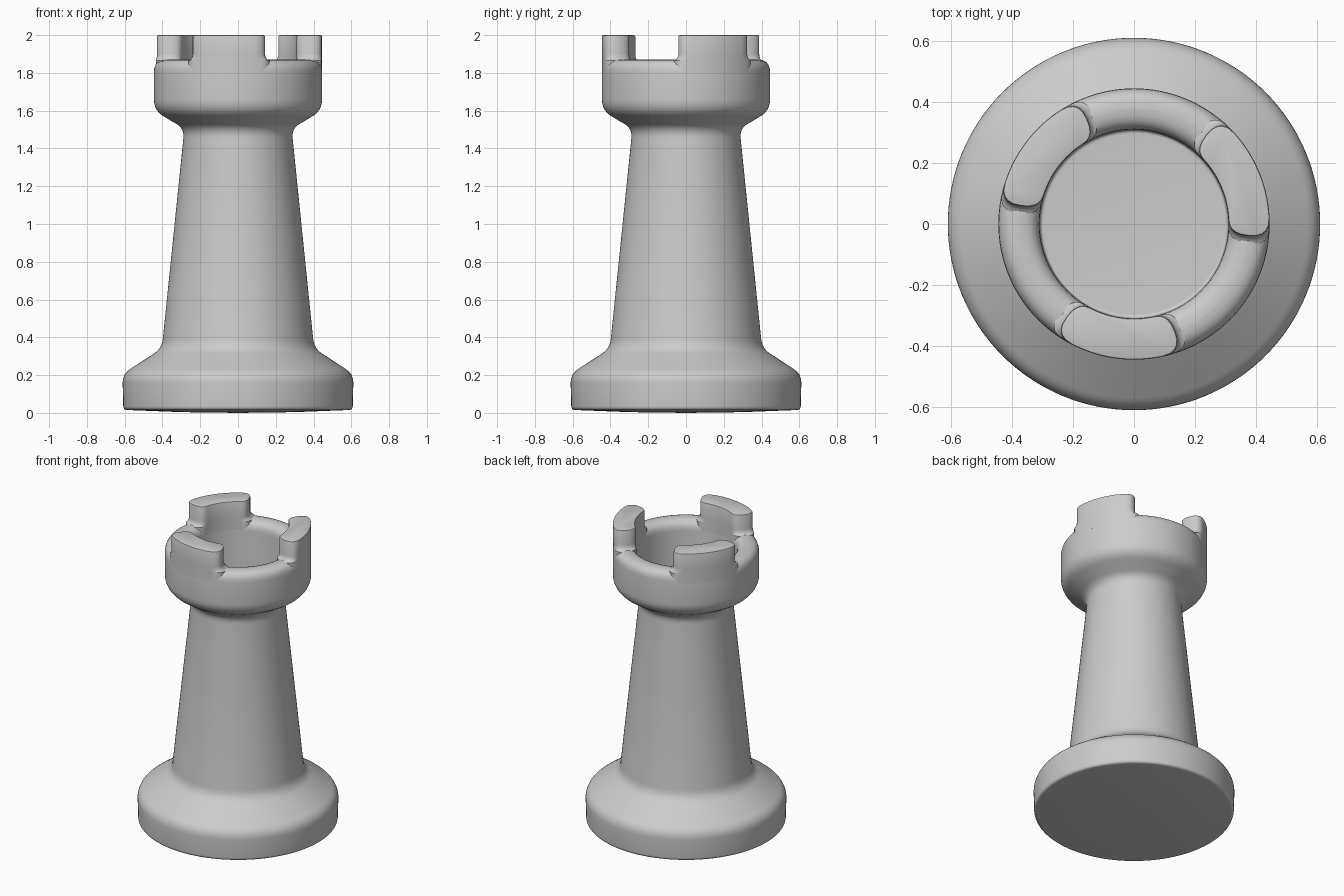
import bpy, bmesh, math
from mathutils import Vector

if "Cube" in bpy.data.objects:
    bpy.data.objects.remove(bpy.data.objects["Cube"])

SEGS = 128


def finish(bm, name):
    bmesh.ops.recalc_face_normals(bm, faces=bm.faces)
    me = bpy.data.meshes.new(name)
    bm.to_mesh(me)
    bm.free()
    ob = bpy.data.objects.new(name, me)
    bpy.context.collection.objects.link(ob)
    bpy.ops.object.select_all(action='DESELECT')
    bpy.context.view_layer.objects.active = ob
    ob.select_set(True)
    bpy.ops.object.shade_smooth_by_angle(angle=math.radians(35))
    return ob


def rounded(points, steps=6):
    """Profile of (r, z, fillet) corners -> list of rounded 2D points."""
    out = []
    for i, (r, z, f) in enumerate(points):
        p = Vector((r, z))
        if f == 0:
            out.append(p)
            continue
        a = (Vector(points[i - 1][:2]) - p).normalized()
        b = (Vector(points[i + 1][:2]) - p).normalized()
        for k in range(steps + 1):
            t = k / steps
            out.append(p + a * f * (1 - t) ** 2 + b * f * t ** 2)
    return out


def lathe(name, pts):
    bm = bmesh.new()
    vs = [bm.verts.new((p.x, 0, p.y)) for p in pts]
    edges = [bm.edges.new(e) for e in zip(vs, vs[1:])]
    bmesh.ops.spin(bm, geom=vs + edges, cent=(0, 0, 0), axis=(0, 0, 1),
                   angle=math.tau, steps=SEGS, use_duplicate=False)
    bmesh.ops.remove_doubles(bm, verts=bm.verts, dist=1e-5)
    return finish(bm, name)


def merlon_outline(inset, extra, centre):
    """Curved bar with rounded ends, seen from above."""
    ro, ri = 0.445 - inset, 0.31 + inset
    rm, w = (ro + ri) / 2, (ro - ri) / 2
    half = math.radians(28.5) + (extra - inset) / rm
    cap, n, m = 0.055, 24, 10
    pts = []
    for sgn in (1, -1):
        for k in range(n + 1 if sgn else 0):       # long sides
            t = -1 + 2 * k / n
            pts.append((sgn * w, sgn * t * (half - cap / rm)))
        for k in range(1, m):                      # superelliptic ends
            a = math.pi * k / m
            c, s = math.cos(a), math.sin(a)
            x = math.copysign(abs(c) ** 0.8, c) * w
            pts.append((sgn * x, sgn * (half - cap / rm + cap / rm * s ** 0.8)))
    return [((rm + d) * math.cos(centre + a), (rm + d) * math.sin(centre + a))
            for d, a in pts]


# Turned body: base, tapered shaft, flared head and hollow cup
body = [(0, 0, 0), (0.3, 0.004, 0), (0.607, 0.016, 0.02), (0.612, 0.205, 0.05),
        (0.403, 0.342, 0.05), (0.284, 1.505, 0.05), (0.445, 1.6, 0.06),
        (0.445, 1.87, 0.065), (0.31, 1.87, 0.067), (0.308, 1.55, 0.012),
        (0, 1.55, 0)]
lathe("tower_body", rounded(body))

# Three battlements with a small fillet at the foot and a softened top
layers = [(1.80, 0, 0.025), (1.866, 0, 0.025), (1.872, 0, 0.012),
          (1.885, 0, 0.003), (1.90, 0, 0), (1.992, 0, 0),
          (1.998, 0.002, 0), (2.0, 0.007, 0)]
for i in range(3):
    centre = math.radians(22.5 + 120 * i)
    bm = bmesh.new()
    rings = [[bm.verts.new((x, y, z)) for x, y in merlon_outline(ins, ext, centre)]
             for z, ins, ext in layers]
    for lo, hi in zip(rings, rings[1:]):
        for k in range(len(lo)):
            j = (k + 1) % len(lo)
            bm.faces.new((lo[k], lo[j], hi[j], hi[k]))
    bm.faces.new(rings[0])
    bm.faces.new(rings[-1])
    finish(bm, f"battlement_{i + 1}")
